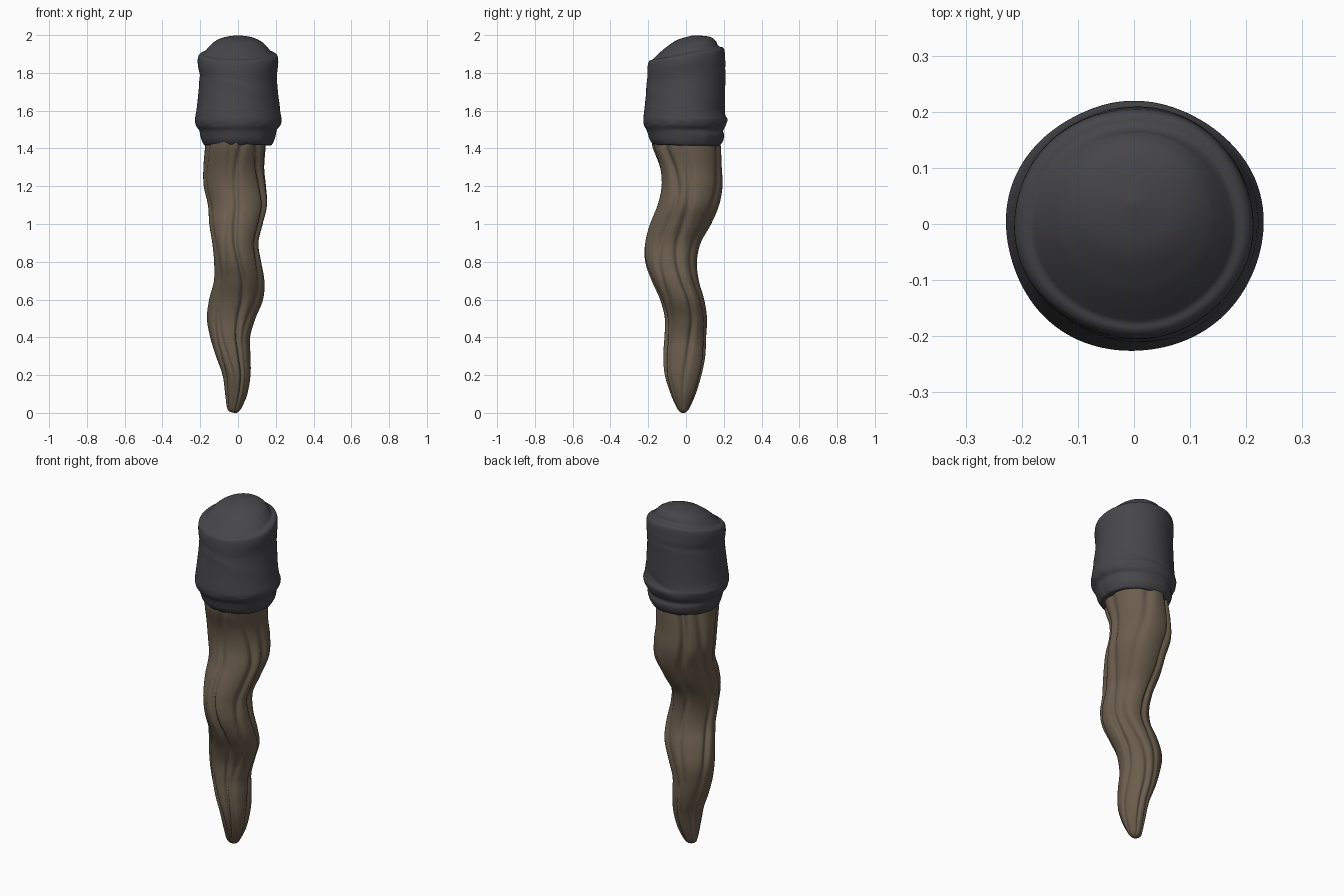
import bpy, bmesh
from math import sin, cos, pi, exp, radians


def spline(keys, steps):
    """Catmull-Rom interpolation through rows of numbers."""
    rows = []
    for i in range(len(keys) - 1):
        p = [keys[max(0, min(len(keys) - 1, i + k))] for k in (-1, 0, 1, 2)]
        for s in range(steps):
            t = s / steps
            rows.append([0.5 * (2 * b + (c - a) * t + (2 * a - 5 * b + 4 * c - d) * t * t
                                + (3 * b - a - 3 * c + d) * t ** 3)
                         for a, b, c, d in zip(*p)])
    return rows + [list(keys[-1])]


def angle_gap(a, b):
    return (a - b + pi) % (2 * pi) - pi


def loft(name, rows, sides, shape, color):
    """Rows are z, x min, x max, y min, y max, tilt; shape returns a radius factor."""
    bm = bmesh.new()
    rings = []
    for z, x0, x1, y0, y1, tilt in rows:
        cx, cy, rx, ry = (x0 + x1) / 2, (y0 + y1) / 2, (x1 - x0) / 2, (y1 - y0) / 2
        ring = []
        for i in range(sides):
            a = 2 * pi * i / sides
            zz = z + tilt * sin(a)
            f = shape(a, zz)
            ring.append(bm.verts.new((cx + rx * f * cos(a), cy + ry * f * sin(a), zz)))
        rings.append(ring)
    for low, high in zip(rings, rings[1:]):
        for i in range(sides):
            j = (i + 1) % sides
            bm.faces.new((low[i], low[j], high[j], high[i]))
    bm.faces.new(rings[0][::-1])
    bm.faces.new(rings[-1])
    me = bpy.data.meshes.new(name)
    bm.to_mesh(me)
    bm.free()
    me.shade_smooth()
    mat = bpy.data.materials.new(name + "_material")
    mat.diffuse_color = color
    me.materials.append(mat)
    ob = bpy.data.objects.new(name, me)
    bpy.context.collection.objects.link(ob)
    return ob


# Gnarled wooden shaft: grooves run lengthwise and meander with height
GROOVES = [(-80, .11, .20), (-112, .10, .10), (-38, .13, .13), (8, .13, .15),
           (62, .14, .13), (108, .11, .19), (158, .13, .13), (212, .12, .12)]


def wood(a, z):
    f = 1.02
    for n, (deg, width, depth) in enumerate(GROOVES):
        centre = radians(deg) + .22 * sin(4.5 * z + n * 1.7)
        d = depth * (.7 + .3 * sin(3 * z + 2 * n))
        f -= d * exp(-(angle_gap(a, centre) / width) ** 2)
    return f


shaft_keys = [
    (0, -.022, -.008, -.022, -.008), (.008, -.045, .005, -.035, .005),
    (.03, -.058, .02, -.05, .02), (.1, -.067, .05, -.08, .05),
    (.2, -.08, .066, -.11, .08), (.3, -.115, .065, -.118, .1),
    (.4, -.145, .062, -.112, .105), (.5, -.162, .09, -.11, .11),
    (.6, -.15, .13, -.135, .095), (.7, -.125, .137, -.18, .066),
    (.8, -.125, .12, -.215, .055), (.9, -.135, .106, -.217, .075),
    (1.0, -.15, .13, -.19, .13), (1.1, -.156, .155, -.15, .172),
    (1.2, -.178, .148, -.13, .19), (1.3, -.18, .138, -.14, .186),
    (1.42, -.17, .146, -.178, .18), (1.5, -.16, .14, -.17, .17)]
loft("wooden_shaft", [r + [0] for r in spline(shaft_keys, 6)], 112, wood,
     (.145, .110, .074, 1))


# Cloth wrap: slack tilted folds around a rolled hem and a domed top
FOLDS = [(1.70, .07, 2.6, .022, .016), (1.60, .06, .4, .018, -.018),
         (1.80, .025, -1.2, .018, -.018), (1.50, .012, 1.0, .012, -.016)]


def cloth(a, z):
    f = 1 + .006 * sin(3 * a + 1) * sin(9 * z) + .005 * sin(5 * a + 8 * z)
    for z0, slope, phase, width, height in FOLDS:
        side = .5 + .5 * sin(a + phase)
        f += height * side * exp(-((z - z0 - slope * cos(a + phase)) / width) ** 2)
    if z < 1.54:
        f += .006 * sin(11 * a + 2 * sin(2 * a))
    return f


# z, x radius, y front, y back, tilt
wrap_keys = [
    (1.43, .10, -.10, .10, 0), (1.422, .15, -.15, .15, 0),
    (1.417, .175, -.17, .175, -.003), (1.44, .19, -.19, .195, -.004),
    (1.47, .199, -.2, .203, -.004), (1.495, .205, -.207, .2, 0),
    (1.52, .222, -.22, .212, .003), (1.55, .23, -.226, .22, .004),
    (1.575, .226, -.225, .211, .004), (1.62, .219, -.22, .207, .005),
    (1.75, .206, -.207, .208, .012), (1.80, .207, -.206, .21, .02),
    (1.85, .213, -.204, .207, .03), (1.885, .211, -.2, .204, .033),
    (1.90, .2, -.19, .196, .034), (1.905, .182, -.176, .178, .034),
    (1.915, .172, -.165, .168, .034), (1.935, .155, -.142, .16, .031),
    (1.96, .128, -.106, .14, .025), (1.985, .08, -.045, .105, .01),
    (1.999, .003, .037, .043, 0)]
loft("cloth_wrap", spline([(z, -r, r, y0, y1, t) for z, r, y0, y1, t in wrap_keys], 5),
     128, cloth, (.062, .060, .068, 1))
